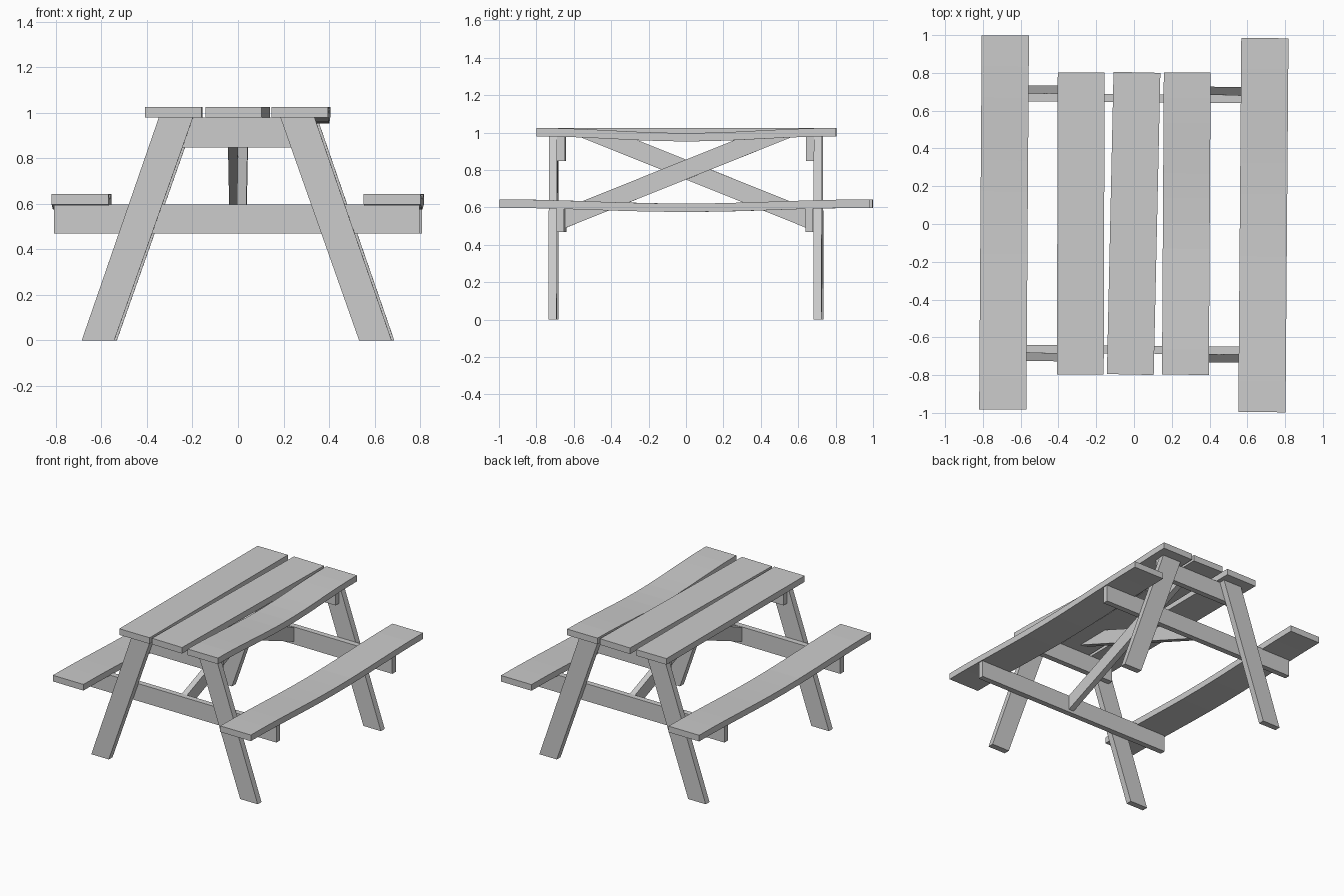
import bpy, bmesh, math
from mathutils import Matrix

if "Cube" in bpy.data.objects:
    bpy.data.objects.remove(bpy.data.objects["Cube"])

TURN = -0.008  # slight hand-built twist of the frame and seats


def prism(name, profile, axis, a, b, turn=0.0):
    """Extrude a 2D outline along 'X' (outline is y,z) or 'Y' (outline is x,z)."""
    bm = bmesh.new()
    place = (lambda p: (a, p[0], p[1])) if axis == 'X' else (lambda p: (p[0], a, p[1]))
    face = bm.faces.new([bm.verts.new(place(p)) for p in profile])
    new = bmesh.ops.extrude_face_region(bm, geom=[face])['geom']
    vec = (b - a, 0, 0) if axis == 'X' else (0, b - a, 0)
    bmesh.ops.translate(bm, vec=vec, verts=[g for g in new if isinstance(g, bmesh.types.BMVert)])
    bmesh.ops.rotate(bm, verts=bm.verts, cent=(0, 0, 0), matrix=Matrix.Rotation(turn, 3, 'Z'))
    return finish(name, bm)


def finish(name, bm):
    bmesh.ops.recalc_face_normals(bm, faces=bm.faces)
    mesh = bpy.data.meshes.new(name)
    bm.to_mesh(mesh)
    bm.free()
    obj = bpy.data.objects.new(name, mesh)
    bpy.context.collection.objects.link(obj)
    return obj


def plank(name, x, y, width, length, z0, z1, turn, sag=0.0):
    """Long board along y, with an optional soft sag in the middle."""
    n = 12 if sag else 1
    half = length / 2
    ys = [-half + length * i / n for i in range(n + 1)]
    dip = lambda v: sag * 0.5 * (1 + math.cos(math.pi * v / half))
    outline = [(v, z0 - dip(v)) for v in ys] + [(v, z1 - dip(v)) for v in reversed(ys)]
    obj = prism(name, outline, 'X', -width / 2, width / 2, turn)
    obj.location = (x, y, 0)
    return obj


def rect(x0, x1, z0, z1):
    return [(x0, z0), (x1, z0), (x1, z1), (x0, z1)]


# Table top
plank("top_plank_left", -0.282, 0.003, 0.248, 1.60, 0.98, 1.025, -0.003)
plank("top_plank_middle", -0.002, 0.003, 0.248, 1.60, 0.98, 1.025, -0.022)
plank("top_plank_right", 0.277, 0.002, 0.248, 1.60, 0.98, 1.025, -0.006, 0.027)

# Seats
plank("seat_left", -0.688, 0.008, 0.25, 1.98, 0.598, 0.643, -0.007, 0.022)
plank("seat_right", 0.685, -0.006, 0.25, 1.98, 0.598, 0.643, -0.008, 0.022)

# End frames: two splayed legs, a seat beam and a top beam each
for end, s in (("front", -1), ("back", 1)):
    for side, m in (("left", -1), ("right", 1)):
        leg = [(m * 0.538, 0), (m * 0.681, 0), (m * 0.342, 0.98), (m * 0.192, 0.98)]
        prism(f"{end}_leg_{side}", leg, 'Y', s * 0.686, s * 0.73, TURN)
    prism(f"{end}_seat_beam", rect(-0.803, 0.803, 0.47, 0.598), 'Y', s * 0.645, s * 0.686, TURN)
    prism(f"{end}_top_beam", rect(-0.34, 0.34, 0.848, 0.98), 'Y', s * 0.645, s * 0.686, TURN)

# Crossed braces under the top, side by side
for name, m in (("brace_right", 1), ("brace_left", -1)):
    brace = [(m * -0.645, 0.49), (m * 0.575, 0.98), (m * 0.31, 0.98), (m * -0.645, 0.597)]
    prism(name, brace, 'X', 0.0, m * 0.042, TURN)
